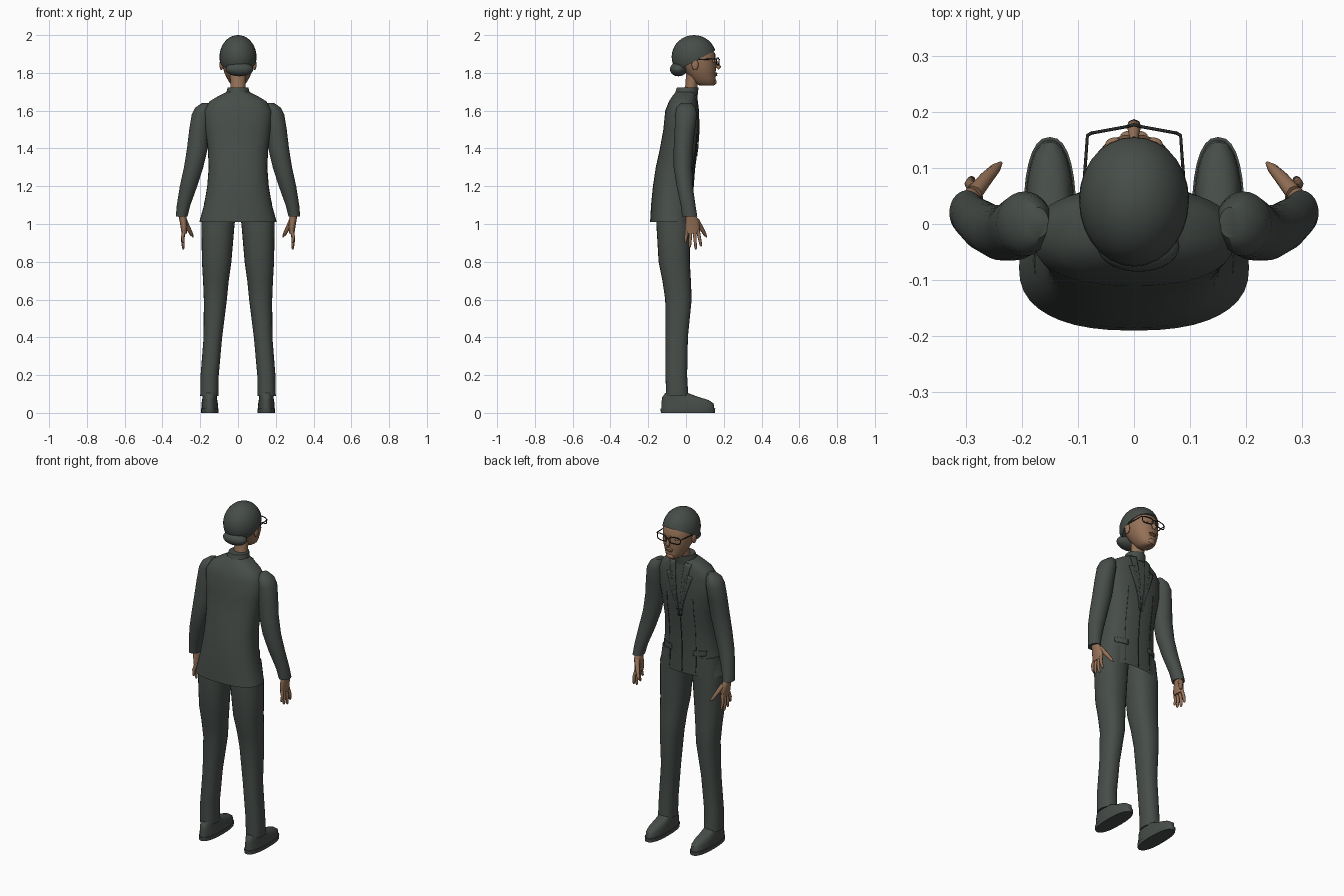
import bpy, bmesh, math
from mathutils import Matrix, Vector

cube = bpy.data.objects.get("Cube")
if cube:
    bpy.data.objects.remove(cube)


def material(name, colour):
    mat = bpy.data.materials.new(name)
    mat.use_nodes = True
    mat.diffuse_color = (*colour, 1)
    mat.node_tree.nodes["Principled BSDF"].inputs["Base Color"].default_value = (*colour, 1)
    return mat


cloth = material("charcoal cloth", (.062, .074, .066))
skin = material("warm skin", (.30, .165, .095))
dark = material("dark trim", (.02, .022, .021))


def add_object(name, bm, mat):
    bmesh.ops.recalc_face_normals(bm, faces=bm.faces)
    mesh = bpy.data.meshes.new(name)
    bm.to_mesh(mesh)
    bm.free()
    mesh.materials.append(mat)
    obj = bpy.data.objects.new(name, mesh)
    bpy.context.collection.objects.link(obj)
    return obj


def loft(name, rings, mat, side=1, power=2.0, closed=True, sides=28):
    """Stack of horizontal rings: height, centre x, half width, back y, front y."""
    bm = bmesh.new()
    loops = []
    for z, cx, rx, back, front in rings:
        loop = []
        for i in range(sides):
            a = math.tau * i / sides
            c, s = math.cos(a), math.sin(a)
            px = math.copysign(abs(c) ** (2 / power), c)
            py = math.copysign(abs(s) ** (2 / power), s)
            y = (back + front) / 2 + py * (front - back) / 2
            loop.append(bm.verts.new((side * (cx + px * rx), y, z)))
        loops.append(loop)
    for low, high in zip(loops, loops[1:]):
        for i in range(sides):
            j = (i + 1) % sides
            bm.faces.new((low[i], low[j], high[j], high[i]))
    if closed:
        bm.faces.new(loops[0])
        bm.faces.new(loops[-1])
    return add_object(name, bm, mat)


def ball(name, centre, radii, mat, cut=None):
    bm = bmesh.new()
    bmesh.ops.create_uvsphere(bm, u_segments=28, v_segments=18, radius=1)
    bm.transform(Matrix.Translation(centre) @ Matrix.Diagonal((*radii, 1)))
    if cut:
        point, normal = cut
        geom = bm.verts[:] + bm.edges[:] + bm.faces[:]
        made = bmesh.ops.bisect_plane(bm, geom=geom, plane_co=point, plane_no=normal, clear_inner=True)
        rim = [e for e in made["geom_cut"] if isinstance(e, bmesh.types.BMEdge)]
        bmesh.ops.holes_fill(bm, edges=rim)
    return add_object(name, bm, mat)


def tube(name, points, radii, mat, cyclic=False):
    curve = bpy.data.curves.new(name, "CURVE")
    curve.dimensions = "3D"
    curve.bevel_depth = 1
    curve.bevel_resolution = 2
    curve.use_fill_caps = True
    spline = curve.splines.new("POLY")
    spline.points.add(len(points) - 1)
    spline.use_cyclic_u = cyclic
    for point, co, radius in zip(spline.points, points, radii):
        point.co = (*co, 1)
        point.radius = radius
    spline.use_smooth = True
    curve.materials.append(mat)
    obj = bpy.data.objects.new(name, curve)
    bpy.context.collection.objects.link(obj)
    return obj


# Jacket
JACKET = [
    (1.01, 0, .205, -.19, .035), (1.1, 0, .18, -.185, .035), (1.2, 0, .163, -.175, .038),
    (1.3, 0, .155, -.16, .046), (1.4, 0, .16, -.138, .06), (1.5, 0, .173, -.12, .067),
    (1.6, 0, .18, -.11, .064), (1.65, 0, .15, -.09, .058), (1.68, 0, .1, -.07, .055),
    (1.7, 0, .058, -.053, .052)]
FULLNESS = 2.4
loft("jacket", JACKET, cloth, power=FULLNESS, closed=False, sides=40)
loft("collar", [(1.67, 0, .066, -.062, .06), (1.70, 0, .061, -.056, .064),
                (1.722, 0, .055, -.048, .066)], cloth)


def jacket_front(x, z):
    """Depth of the jacket's chest surface at a given place."""
    for low, high in zip(JACKET, JACKET[1:]):
        if low[0] <= z <= high[0]:
            t = (z - low[0]) / (high[0] - low[0])
            rx, back, front = (low[k] + t * (high[k] - low[k]) for k in (2, 3, 4))
            bulge = max(0, 1 - abs(x / rx) ** FULLNESS) ** (1 / FULLNESS)
            return (back + front) / 2 + bulge * (front - back) / 2
    return 0


def chest_plate(name, corners, mat, lift):
    """Thin patch laid on the chest: top pair then bottom pair of (x, z) corners."""
    a, b, c, d = (Vector(p) for p in corners)
    bm = bmesh.new()
    rows, cols = 16, 5
    grid = []
    for r in range(rows + 1):
        left, right = a.lerp(c, r / rows), b.lerp(d, r / rows)
        row = [left.lerp(right, k / cols) for k in range(cols + 1)]
        grid.append([bm.verts.new((p.x, jacket_front(p.x, p.y) + lift, p.y)) for p in row])
    for r in range(rows):
        for k in range(cols):
            bm.faces.new((grid[r][k], grid[r][k + 1], grid[r + 1][k + 1], grid[r + 1][k]))
    obj = add_object(name, bm, mat)
    obj.modifiers.new("thickness", "SOLIDIFY").thickness = .004
    obj.modifiers["thickness"].offset = 0


chest_plate("front_seam", [(-.002, 1.4), (.002, 1.4), (-.002, 1.02), (.002, 1.02)], dark, .001)

# Limbs and front details, once per side
ARM = [(1.04, .298, .031, -.02, .06), (1.1, .288, .036, -.028, .05), (1.2, .262, .046, -.05, .036),
       (1.3, .235, .051, -.065, .032), (1.4, .215, .055, -.065, .036), (1.5, .205, .053, -.06, .048),
       (1.58, .195, .05, -.057, .058), (1.615, .186, .041, -.05, .05), (1.64, .172, .02, -.025, .03)]
LEG = [(.09, .152, .048, -.106, .012), (.2, .15, .048, -.108, .006), (.4, .133, .049, -.108, .01),
       (.6, .12, .061, -.11, .03), (.7, .117, .068, -.125, .026), (.8, .113, .078, -.145, .02),
       (1.0, .106, .088, -.157, .022), (1.12, .09, .088, -.15, .02)]
SOLE = [(0, .15, .046, -.133, .153), (.022, .15, .047, -.135, .155)]
SHOE = [(.022, .15, .044, -.131, .15), (.05, .15, .043, -.13, .146), (.068, .15, .04, -.128, .12),
        (.083, .15, .038, -.126, .07), (.105, .15, .036, -.11, .01)]
PALM = [(.95, .285, .014, -.003, .068), (.985, .286, .018, -.006, .074),
        (1.02, .29, .02, -.002, .066), (1.06, .297, .021, .0, .046)]

for label, side in (("left", 1), ("right", -1)):
    loft(label + "_sleeve", ARM, cloth, side)
    loft(label + "_trouser_leg", LEG, cloth, side, power=2.3)
    loft(label + "_shoe_sole", SOLE, cloth, side, power=2.4)
    loft(label + "_shoe_upper", SHOE, cloth, side, power=2.3)
    loft(label + "_palm", PALM, skin, side, sides=16)
    # Fingers fan out from the palm
    for n, (tip_y, tip_z) in enumerate([(-.004, .9), (.02, .876), (.052, .866), (.08, .882)]):
        root = Vector((side * .285, .006 + n * .019, .965))
        tip = Vector((side * .29, tip_y, tip_z))
        knuckle = root.lerp(tip, .5) + Vector((side * .006, 0, 0))
        tube(f"{label}_finger_{n + 1}", [root, knuckle, root.lerp(tip, .93), tip],
             [.01, .0088, .007, .003], skin)
    tube(label + "_thumb", [(side * .285, .055, 1.02), (side * .262, .083, .975),
                            (side * .246, .1, .945), (side * .237, .109, .93)],
         [.015, .012, .009, .003], skin)
    # Lapel, dart and pocket flap
    chest_plate(label + "_lapel", [(side * .03, 1.685), (side * .07, 1.68),
                                   (side * .002, 1.36), (side * .012, 1.36)], cloth, .003)
    chest_plate(label + "_lapel_tip", [(side * .048, 1.62), (side * .085, 1.61),
                                       (side * .004, 1.4), (side * .014, 1.4)], cloth, .003)
    chest_plate(label + "_dart", [(side * .085, 1.48), (side * .087, 1.48),
                                  (side * .085, 1.03), (side * .087, 1.03)], dark, 0)
    chest_plate(label + "_pocket_flap", [(side * .07, 1.16), (side * .14, 1.165),
                                         (side * .07, 1.13), (side * .14, 1.135)], cloth, .003)

# Head
loft("neck", [(1.68, 0, .042, -.02, .055), (1.74, 0, .039, -.002, .062),
              (1.82, 0, .045, 0, .08)], skin)
loft("face", [(1.732, 0, .025, .075, .145), (1.745, 0, .043, .045, .156), (1.77, 0, .058, .022, .157),
              (1.8, 0, .072, 0, .156), (1.83, 0, .081, -.02, .16), (1.865, 0, .086, -.03, .155),
              (1.9, 0, .086, -.035, .155), (1.95, 0, .07, -.03, .122), (1.98, 0, .04, 0, .085)],
     skin, power=2.15)
ball("hair_cap", (0, .042, 1.885), (.098, .118, .115), cloth,
     cut=((0, 0, 1.837), Vector((0, -.53, 1)).normalized()))
ball("hair_bun", (.008, -.04, 1.819), (.073, .045, .037), cloth)
tube("nose", [(0, .15, 1.872), (0, .163, 1.85), (0, .174, 1.832), (0, .166, 1.822)],
     [.007, .01, .013, .009], skin)
ball("upper_lip", (0, .158, 1.797), (.024, .009, .005), skin)
ball("lower_lip", (0, .157, 1.788), (.02, .009, .006), skin)
ball("chin", (0, .148, 1.752), (.024, .014, .016), skin)

for label, side in (("left", 1), ("right", -1)):
    ball(label + "_ear", (side * .088, .048, 1.843), (.01, .018, .029), skin)
    ball(label + "_eyelid", (side * .035, .142, 1.862), (.016, .012, .01), skin)
    # Spectacle rim with rounded corners, angled back toward the temple
    rim = []
    for i in range(24):
        a = math.tau * i / 24
        u = math.copysign(abs(math.cos(a)) ** .6, math.cos(a))
        v = math.copysign(abs(math.sin(a)) ** .6, math.sin(a))
        rim.append((side * (.043 + .033 * u), .168 - .006 * u, 1.861 + .019 * v))
    tube(label + "_spectacle_rim", rim, [.0028] * len(rim), dark, cyclic=True)
    tube(label + "_spectacle_arm", [(side * .074, .163, 1.872), (side * .083, .158, 1.874),
                                    (side * .09, .06, 1.87), (side * .09, .04, 1.858)],
         [.003] * 4, dark)
tube("spectacle_bridge", [(-.011, .174, 1.866), (0, .177, 1.87), (.011, .174, 1.866)],
     [.003] * 3, dark)

# Smooth shading with crisp hems and soles
bpy.ops.object.select_all(action="DESELECT")
meshes = [o for o in bpy.context.collection.objects if o.type == "MESH"]
for obj in meshes:
    obj.select_set(True)
bpy.context.view_layer.objects.active = meshes[0]
bpy.ops.object.shade_smooth_by_angle(angle=math.radians(45))
